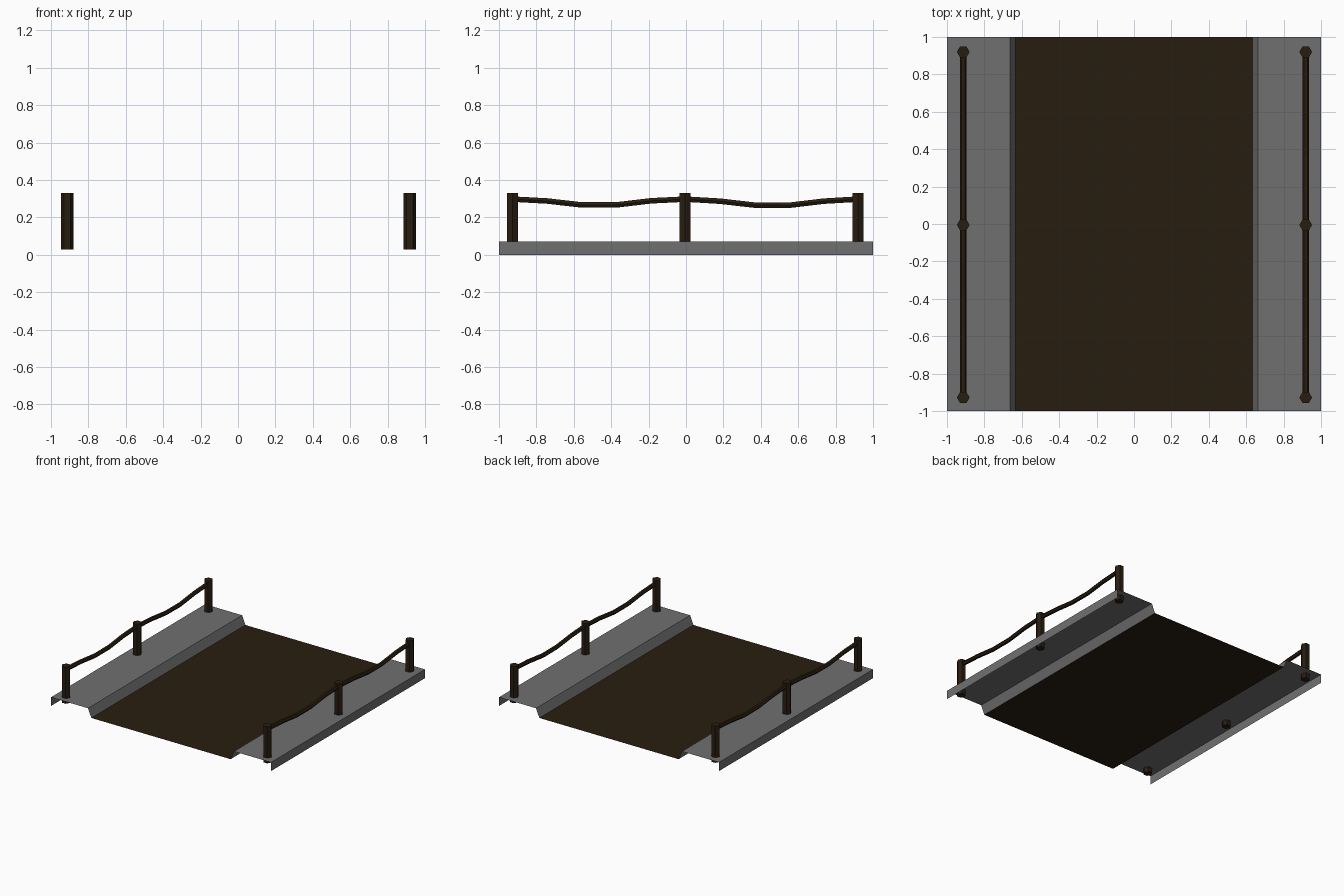
import bpy, bmesh, math
from mathutils import Vector

if "Cube" in bpy.data.objects:
    bpy.data.objects.remove(bpy.data.objects["Cube"])


def material(name, rgb):
    m = bpy.data.materials.new(name)
    m.diffuse_color = (*rgb, 1)
    m.use_nodes = True
    m.node_tree.nodes["Principled BSDF"].inputs["Base Color"].default_value = m.diffuse_color
    return m


DIRT = material("dirt", (0.0215, 0.0125, 0.0053))
WOOD = material("wood", (0.0215, 0.0125, 0.0053))
STONE = material("stone", (0.163, 0.163, 0.163))


def finish(name, bm, mat):
    mesh = bpy.data.meshes.new(name)
    bm.to_mesh(mesh)
    bm.free()
    ob = bpy.data.objects.new(name, mesh)
    bpy.context.collection.objects.link(ob)
    mesh.materials.append(mat)
    return ob


def strip(name, profile, mat):
    """Sweep an open x-z profile along the length of the road."""
    bm = bmesh.new()
    pairs = [[bm.verts.new((x, y, z)) for y in (-1, 1)] for x, z in profile]
    for a, b in zip(pairs, pairs[1:]):
        bm.faces.new((a[0], b[0], b[1], a[1]))
    return finish(name, bm, mat)


def tube(name, path, radius, mat):
    """Capped six-sided tube with rings facing along the path."""
    bm = bmesh.new()
    pts = [Vector(p) for p in path]
    rings = []
    for i, p in enumerate(pts):
        t = (pts[min(i + 1, len(pts) - 1)] - pts[max(i - 1, 0)]).normalized()
        side = Vector((1, 0, 0))
        up = t.cross(side)
        rings.append([bm.verts.new(p + radius * (math.cos(a) * side + math.sin(a) * up))
                      for a in (k * math.pi / 3 for k in range(6))])
    for a, b in zip(rings, rings[1:]):
        for k in range(6):
            n = (k + 1) % 6
            bm.faces.new((a[k], a[n], b[n], b[k]))
    bm.faces.new(rings[0][::-1])
    bm.faces.new(rings[-1])
    bmesh.ops.recalc_face_normals(bm, faces=bm.faces)
    return finish(name, bm, mat)


# Road surface and raised pavements
strip("road", [(-0.633, 0), (0.633, 0)], DIRT)
pavement = [(-1, 0), (-1, 0.072), (-0.663, 0.072), (-0.633, 0)]
strip("left_pavement", pavement, STONE)
strip("right_pavement", [(-x, z) for x, z in reversed(pavement)], STONE)

# Rope height between neighbouring posts
rope_z = [0.298, 0.288, 0.267, 0.267, 0.289, 0.298, 0.287, 0.266, 0.265, 0.287, 0.298]

for label, x in (("left", -0.913), ("right", 0.918)):
    # Posts
    for place, y in (("front", -0.928), ("middle", -0.005), ("back", 0.92)):
        tube(f"{label}_{place}_post", [(x, y, 0.03), (x, y, 0.33)], 0.034, WOOD)
    # Sagging rope
    tube(f"{label}_rope",
         [(x, -0.927 + 0.1847 * i, z) for i, z in enumerate(rope_z)], 0.017, WOOD)
